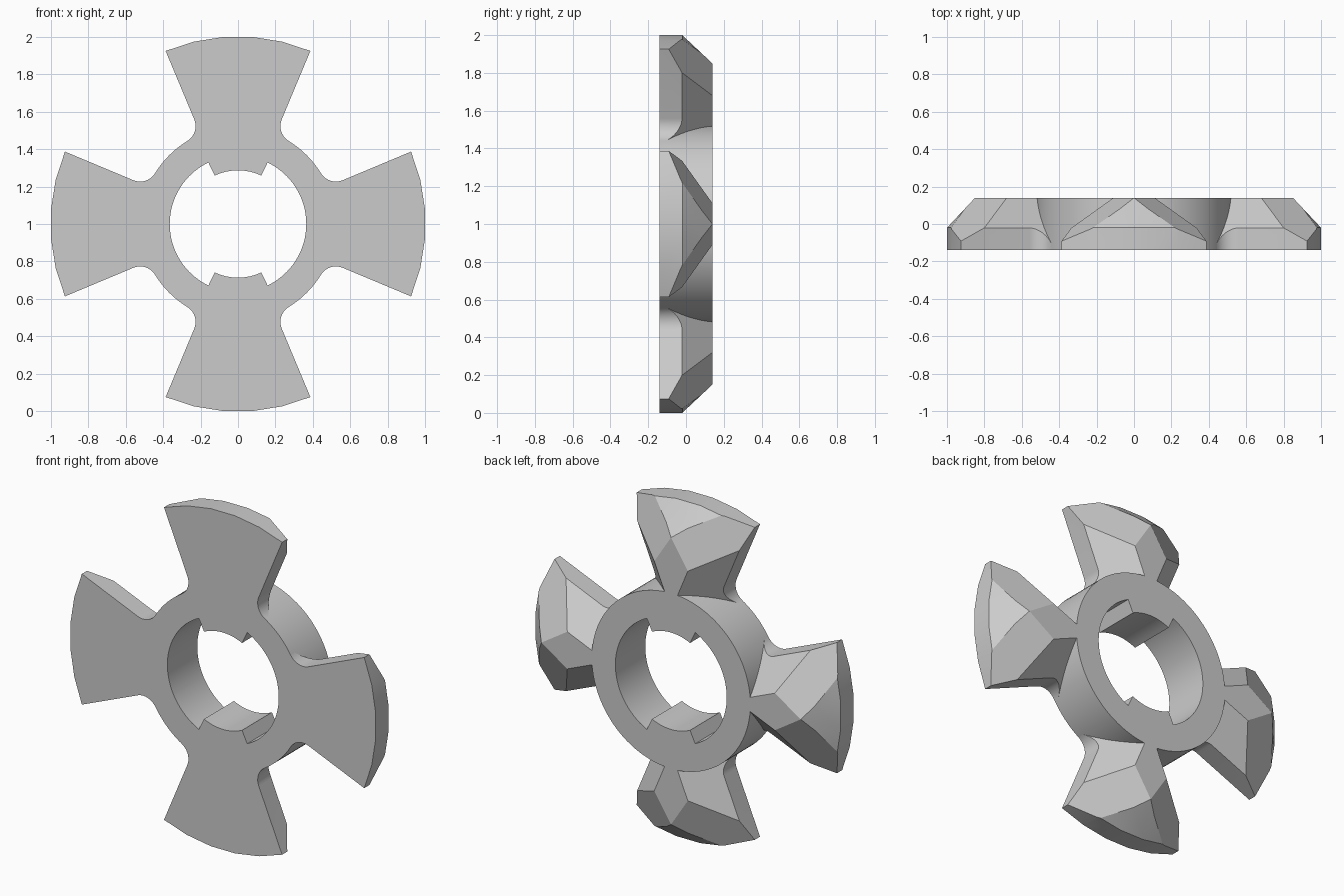
import bpy, bmesh
from math import sin, cos, asin, radians, sqrt, pi
from mathutils import Vector

if "Cube" in bpy.data.objects:
    bpy.data.objects.remove(bpy.data.objects["Cube"], do_unlink=True)

HALF = 0.14                # half thickness of the part
HUB_R, BORE_R, KEY_R = 0.52, 0.365, 0.287
TIP_R, FILLET = 1.003, 0.094
WEDGE = radians(22.7)      # half angle of an arm
KEY = radians(25.7)        # half angle of a bore key

grey = bpy.data.materials.new("light_grey")
grey.use_nodes = True
grey.diffuse_color = (0.6, 0.6, 0.6, 1)
grey.node_tree.nodes["Principled BSDF"].inputs["Base Color"].default_value = (0.6, 0.6, 0.6, 1)


def polar(r, a):
    """Point at radius r, angle a measured from the upward axis."""
    return (r * sin(a), r * cos(a))


def arc(r, start, end, steps):
    return [polar(r, start + (end - start) * i / steps) for i in range(steps + 1)]


def prism(outline, depth):
    bm = bmesh.new()
    face = bm.faces.new([bm.verts.new((x, -depth, z)) for x, z in outline])
    ext = bmesh.ops.extrude_face_region(bm, geom=[face])
    moved = [v for v in ext["geom"] if isinstance(v, bmesh.types.BMVert)]
    bmesh.ops.translate(bm, verts=moved, vec=(0, 2 * depth, 0))
    bmesh.ops.recalc_face_normals(bm, faces=bm.faces)
    return bm


def slice_off(bm, point, normal):
    """Remove everything beyond a plane and cap the cut."""
    geom = bm.verts[:] + bm.edges[:] + bm.faces[:]
    cut = bmesh.ops.bisect_plane(bm, geom=geom, dist=1e-5, plane_co=Vector(point),
                                 plane_no=Vector(normal).normalized(), clear_outer=True)
    edges = [e for e in cut["geom_cut"] if isinstance(e, bmesh.types.BMEdge)]
    bmesh.ops.holes_fill(bm, edges=edges, sides=0)
    bmesh.ops.recalc_face_normals(bm, faces=bm.faces)


def add_object(name, bm, turn=0):
    mesh = bpy.data.meshes.new(name)
    bm.to_mesh(mesh)
    mesh.materials.append(grey)
    obj = bpy.data.objects.new(name, mesh)
    obj.location.z = 1
    obj.rotation_euler.y = turn
    bpy.context.collection.objects.link(obj)
    return obj


def combine(target, other, operation):
    mod = target.modifiers.new(operation.lower(), "BOOLEAN")
    mod.object, mod.operation, mod.solver = other, operation, "EXACT"
    bpy.context.view_layer.objects.active = target
    bpy.ops.object.modifier_apply(modifier=mod.name)
    bpy.data.objects.remove(other, do_unlink=True)


# Arm outline: faceted tip, radial flanks, filleted root sunk into the hub
reach = HUB_R + FILLET
lean = WEDGE + asin(FILLET / reach)
cx, cz = polar(reach, lean)
root = [(cx + x, cz + z) for x, z in arc(FILLET, WEDGE - pi / 2, lean - pi, 10)]
root.append(polar(HUB_R * 0.93, lean))
outline = arc(TIP_R, -WEDGE, WEDGE, 5) + root + [(-x, z) for x, z in reversed(root)]
arm = prism(outline, HALF)

# Sloped faces on the back of the arm: tip, corners and flanks
step = 2 * WEDGE / 5
for i in range(-2, 3):
    x, z = polar(1, i * step)
    slice_off(arm, (x, -0.02, z), (0.16 * x, 0.15, 0.16 * z))
for s in (-1, 1):
    slice_off(arm, (0, HALF, 0.85), (s * 0.17, 0.32, 0.11))
    slice_off(arm, (s * 0.11, HALF, 0.68), (s * cos(WEDGE), 1, -sin(WEDGE)))

# Hub with four arms
hub = add_object("hub_with_arms", prism(arc(HUB_R, 0, 2 * pi, 96)[:-1], HALF))
for k in range(4):
    combine(hub, add_object("arm", arm, k * pi / 2), "UNION")

# Bore with two keys left standing, top and bottom
bore = []
for base in (0, pi):
    bore += arc(KEY_R, base - KEY, base + KEY, 12)
    bore += arc(BORE_R, base + KEY, base + pi - KEY, 32)
combine(hub, add_object("bore_cutter", prism(bore, HALF * 2)), "DIFFERENCE")

bpy.ops.object.select_all(action="DESELECT")
hub.select_set(True)
bpy.context.view_layer.objects.active = hub
bpy.ops.object.shade_smooth_by_angle(angle=radians(25))
